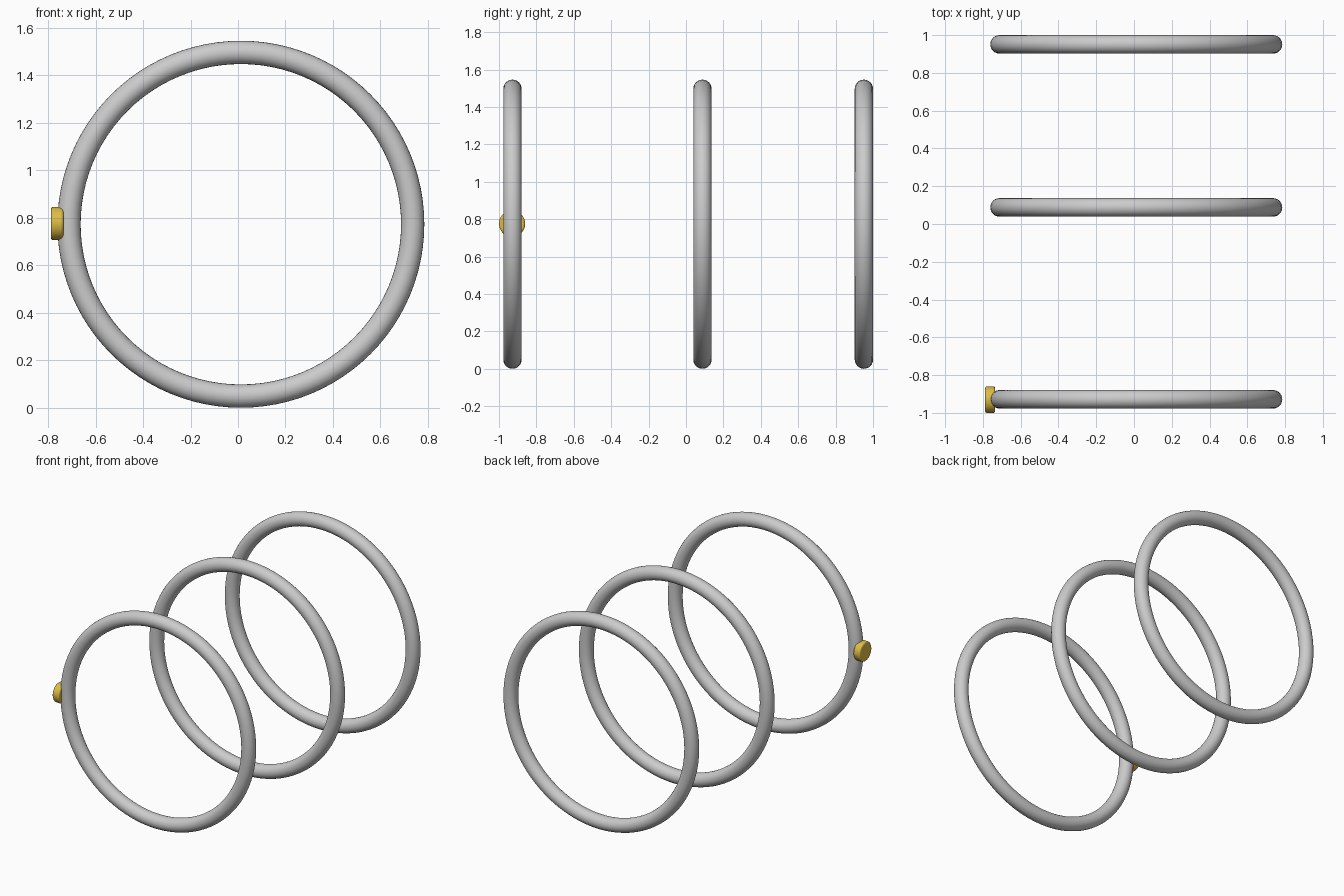
import bpy, math

if "Cube" in bpy.data.objects:
    bpy.data.objects.remove(bpy.data.objects["Cube"])

CX, CZ = 0.012, 0.773       # shared ring axis
MAJOR, MINOR = 0.724, 0.049


def ring(name, y):
    bpy.ops.mesh.primitive_torus_add(
        major_radius=MAJOR, minor_radius=MINOR, major_segments=96, minor_segments=24,
        location=(CX, y, CZ), rotation=(math.pi / 2, 0, 0))
    bpy.context.object.name = name
    bpy.ops.object.shade_smooth()


# Three parallel upright rings, unevenly spaced
for name, y in (("front_ring", -0.928), ("middle_ring", 0.088), ("back_ring", 0.951)):
    ring(name, y)

# Gold knob on the left of the front ring
bpy.ops.mesh.primitive_cylinder_add(
    vertices=48, radius=0.07, depth=0.053,
    location=(-0.7615, -0.93, 0.776), rotation=(0, math.pi / 2, 0))
knob = bpy.context.object
knob.name = "side_knob"
bevel = knob.modifiers.new("soft_rim", 'BEVEL')
bevel.width = 0.01
bevel.segments = 3
bevel.limit_method = 'ANGLE'
bevel.angle_limit = math.radians(40)
bpy.ops.object.shade_smooth_by_angle(angle=math.radians(35))
gold = bpy.data.materials.new("gold")
gold.diffuse_color = (0.72, 0.5, 0.06, 1)
gold.use_nodes = True
gold.node_tree.nodes["Principled BSDF"].inputs["Base Color"].default_value = gold.diffuse_color
knob.data.materials.append(gold)
